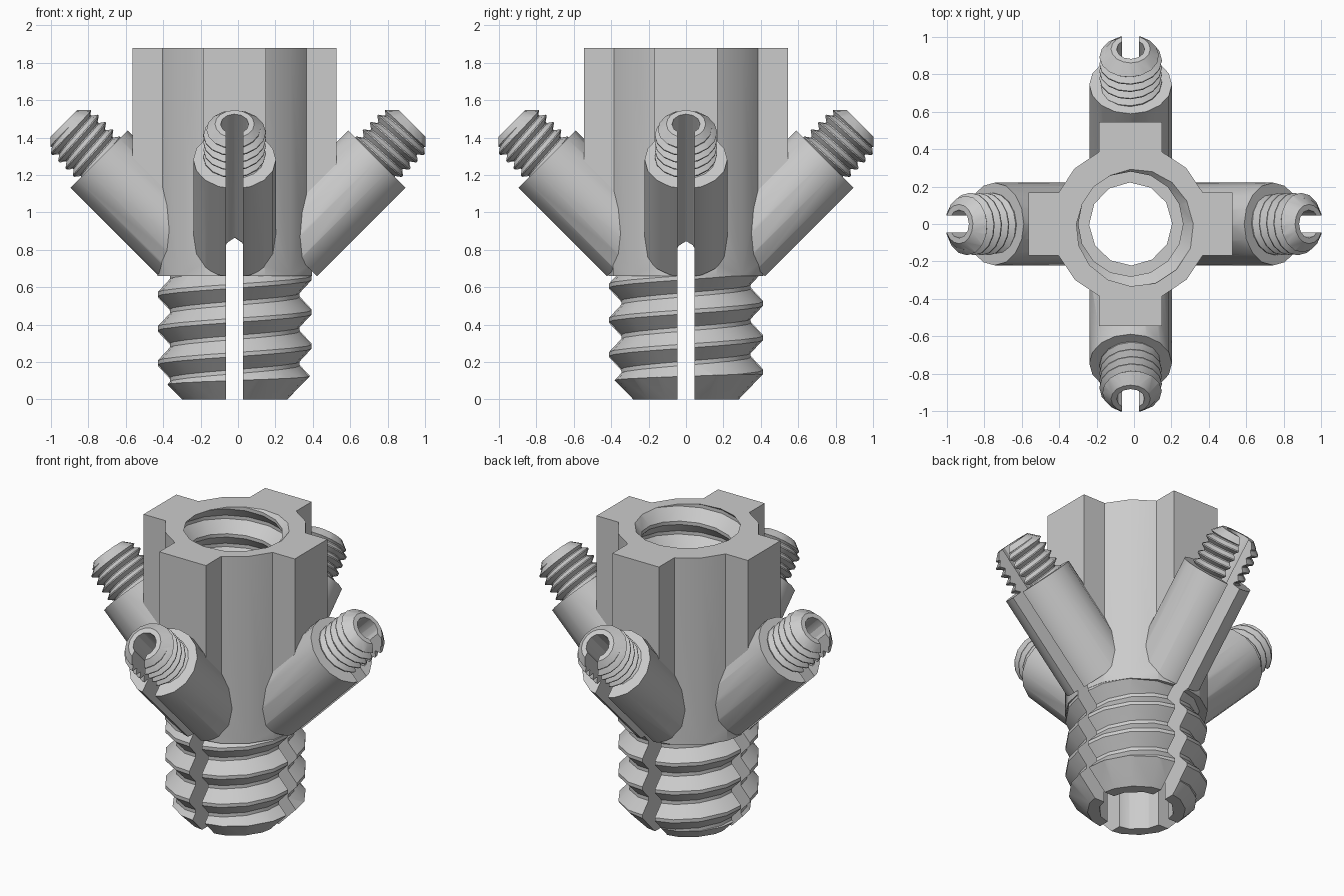
import bpy, bmesh, math
from mathutils import Matrix

if "Cube" in bpy.data.objects:
    bpy.data.objects.remove(bpy.data.objects["Cube"])

CX = -0.018                     # body axis offset in x
AXIS_Z = 0.537                  # height where the arm axes meet
TILT = Matrix.Translation((0, 0, AXIS_Z)) @ Matrix.Rotation(math.pi / 4, 4, 'Y')


def make(name, bm, matrix=Matrix()):
    bmesh.ops.triangulate(bm, faces=bm.faces)
    bmesh.ops.recalc_face_normals(bm, faces=bm.faces)
    me = bpy.data.meshes.new(name)
    bm.to_mesh(me)
    bm.free()
    me.transform(matrix)
    ob = bpy.data.objects.new(name, me)
    bpy.context.collection.objects.link(ob)
    return ob


def lathe(name, profile, n, matrix=Matrix(), phase=0.0):
    """Solid of revolution from (radius, z) points."""
    bm = bmesh.new()
    rings = []
    for r, z in profile:
        angles = [2 * math.pi * i / n + phase for i in range(n)]
        rings.append([bm.verts.new((r * math.cos(a), r * math.sin(a), z)) for a in angles])
    for a, b in zip(rings, rings[1:]):
        for i in range(n):
            j = (i + 1) % n
            bm.faces.new((a[i], a[j], b[j], b[i]))
    bm.faces.new(rings[0][::-1])
    bm.faces.new(rings[-1])
    return make(name, bm, matrix)


def volume(me):
    bm = bmesh.new()
    bm.from_mesh(me)
    v = bm.calc_volume(signed=True)
    bm.free()
    return v


def boolean(ob, other, operation):
    """Apply a boolean, trying solvers until the volume is plausible."""
    a, b = volume(ob.data), volume(other.data)
    low, high = {'UNION': (max(a, b), a + b), 'DIFFERENCE': (a - b, a),
                 'INTERSECT': (0.05 * min(a, b), min(a, b))}[operation]
    for solver in ('MANIFOLD', 'EXACT', 'FLOAT'):
        mod = ob.modifiers.new("bool", 'BOOLEAN')
        mod.operation, mod.object, mod.solver = operation, other, solver
        bpy.context.view_layer.update()
        deps = bpy.context.evaluated_depsgraph_get()
        me = bpy.data.meshes.new_from_object(ob.evaluated_get(deps))
        ob.modifiers.clear()
        v = volume(me)
        if len(me.polygons) and low * 0.999 <= v <= high * 1.001 and (operation == 'UNION' or v != a):
            ob.data = me
            break
    bpy.data.objects.remove(other)


def thread(name, root, crest, pitch, envelope, n, matrix=Matrix()):
    """Helical solid trimmed to a lathed envelope."""
    rows = [(0, root), (0.12, root), (0.5, crest), (0.62, crest)]
    k = len(rows)
    z0, z1 = envelope[0][1] - 2 * pitch, envelope[-1][1] + pitch
    turns = int((z1 - z0) / pitch) + 1
    total = turns * k
    bm = bmesh.new()
    cols = []
    for i in range(n):
        a = 2 * math.pi * i / n
        col = []
        for m in range(total + (k if i == 0 else 0) + 1):
            t, r = rows[m % k]
            z = z0 + pitch * (m // k + t + i / n)
            col.append(bm.verts.new((r * math.cos(a), r * math.sin(a), z)))
        cols.append(col)
    for i in range(n):
        a, b = cols[i], cols[(i + 1) % n]
        off = k if i == n - 1 else 0
        for m in range(total):
            bm.faces.new((a[m], b[m + off], b[m + off + 1], a[m + 1]))
    # close the spiral ends with fans
    low = [c[0] for c in cols] + cols[0][k:0:-1]
    high = [c[total] for c in cols] + cols[0][total + k:total:-1]
    for loop, z in ((low, z0 + pitch / 2), (high, z0 + pitch * (turns + 0.5))):
        mid = bm.verts.new((0, 0, z))
        for p, q in zip(loop, loop[1:] + loop[:1]):
            bm.faces.new((mid, p, q))
    ob = make(name, bm)
    boolean(ob, lathe("envelope", envelope, n, phase=0.013), 'INTERSECT')
    ob.data.transform(matrix)
    return ob


def prism(name, outline, half, matrix):
    """Extrude an (x, z) outline along y."""
    bm = bmesh.new()
    sides = [[bm.verts.new((x, y, z)) for x, z in outline] for y in (-half, half)]
    n = len(outline)
    for s in sides:
        bm.faces.new(s)
    for i in range(n):
        j = (i + 1) % n
        bm.faces.new((sides[0][i], sides[0][j], sides[1][j], sides[1][i]))
    return make(name, bm, matrix)


centre = Matrix.Translation((CX, 0, 0))

# Main barrel and threaded foot
body = lathe("hose_splitter", [(0.422, 0.66), (0.422, 1.88)], 16, centre, 0.005)
foot = thread("foot_thread", 0.355, 0.42, 0.183,
              [(0.29, 0), (0.45, 0.165), (0.45, 0.70)], 16, centre)
boolean(body, foot, 'UNION')

# Four ribs and four slanted arms with threaded nozzles
spins = []
for i in range(4):
    spin = Matrix.Rotation(i * math.pi / 2, 4, 'Z')
    shift = centre if i % 2 else Matrix()
    spins.append(shift @ spin)
    rib = prism("rib", [(0.36, 1.1), (0.545, 1.1), (0.545, 1.88), (0.36, 1.88)], 0.168, centre @ spin)
    boolean(body, rib, 'UNION')
    arm = lathe("arm", [(0.221, 0.385), (0.221, 1.054)], 16, spins[i] @ TILT)
    boolean(body, arm, 'UNION')
    nozzle = thread("nozzle", 0.138, 0.167, 0.055,
                    [(0.185, 1.0), (0.185, 1.243), (0.105, 1.323)], 16, spins[i] @ TILT)
    boolean(body, nozzle, 'UNION')

# Central bore and threaded socket
boolean(body, lathe("bore", [(0.222, -0.1), (0.222, 1.6)], 12, centre, 0.02), 'DIFFERENCE')
socket = thread("socket", 0.28, 0.345, 0.183, [(0.4, 1.25), (0.4, 1.95)], 16, centre)
boolean(body, socket, 'DIFFERENCE')

# Arm bores and the slots running under them
for m in spins:
    boolean(body, lathe("arm_bore", [(0.075, 0.05), (0.075, 1.4)], 12, m @ TILT, 0.02), 'DIFFERENCE')
    slot = prism("slot", [(0.1, -0.1), (1.3, -0.1), (1.3, AXIS_Z + 1.3), (0.1, AXIS_Z + 0.1)], 0.045, m)
    boolean(body, slot, 'DIFFERENCE')

# Plain grey finish
grey = bpy.data.materials.new("grey")
grey.diffuse_color = (0.6, 0.6, 0.6, 1)
grey.use_nodes = True
grey.node_tree.nodes["Principled BSDF"].inputs["Base Color"].default_value = grey.diffuse_color
body.data.materials.clear()
body.data.materials.append(grey)
for p in body.data.polygons:
    p.material_index = 0

bpy.ops.object.select_all(action='DESELECT')
body.select_set(True)
bpy.context.view_layer.objects.active = body
bpy.ops.object.shade_smooth_by_angle(angle=math.radians(30))
